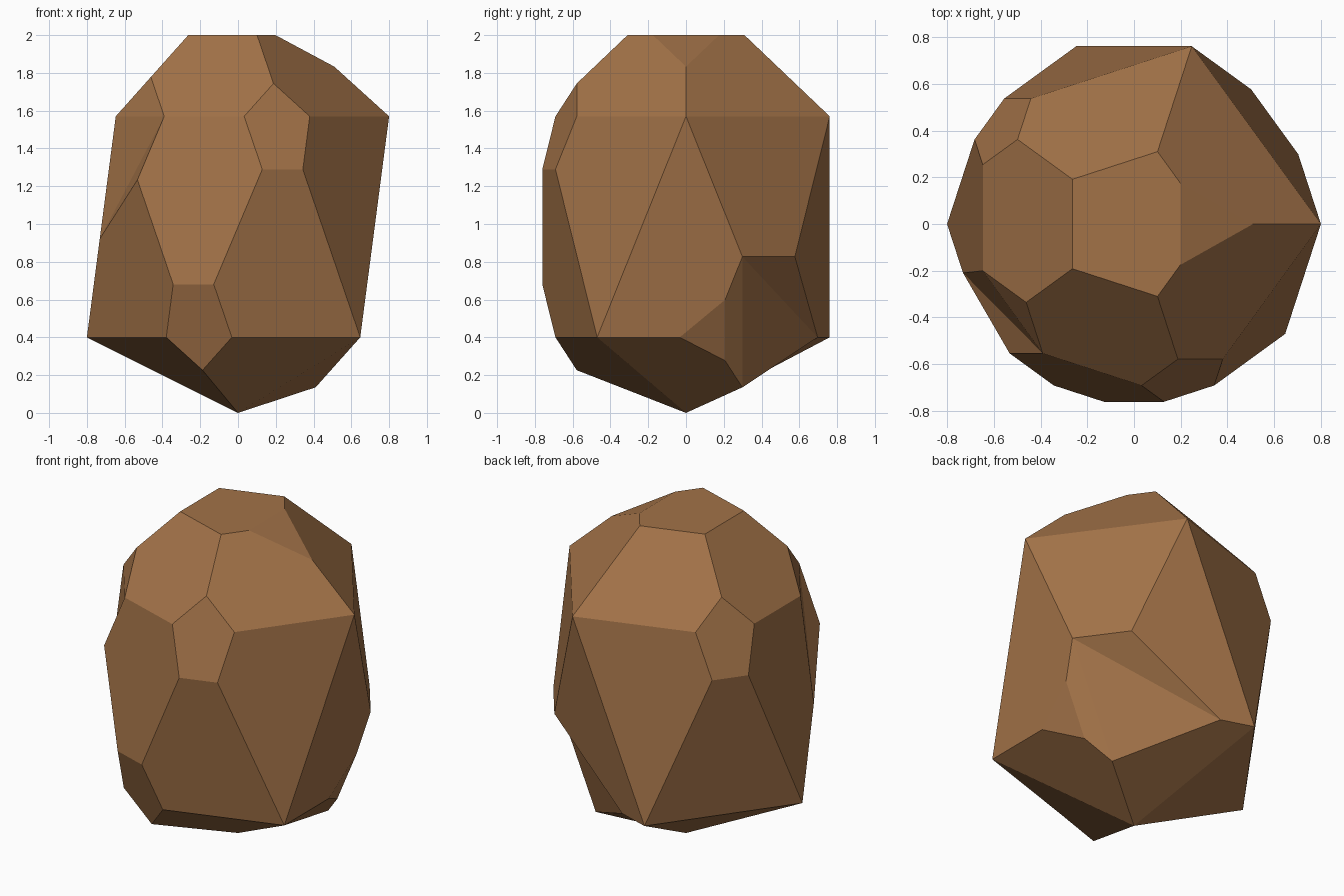
import bpy, bmesh, math
from mathutils import Vector

if "Cube" in bpy.data.objects:
    bpy.data.objects.remove(bpy.data.objects["Cube"])

# Stretched icosahedron frame: T top, U0-4 upper ring, L0-4 lower ring, B bottom
MID, RING_Z, TIP_Z, RAD = 0.985, 0.585, 1.31, 0.80
P = {"T": Vector((0, 0, MID + TIP_Z)), "B": Vector((0, 0, MID - TIP_Z))}
for k in range(5):
    for name, off, z in (("U", 0, RING_Z), ("L", 36, -RING_Z)):
        a = math.radians(72 * k + off)
        P[f"{name}{k}"] = Vector((RAD * math.cos(a), RAD * math.sin(a), MID + z))

def U(k): return f"U{k % 5}"
def L(k): return f"L{k % 5}"

faces, ring = [], {"T": [U(k) for k in range(5)]}
for k in range(5):
    faces += [("T", U(k), U(k + 1)), (U(k), L(k), U(k + 1)),
              (L(k), L(k + 1), U(k + 1)), ("B", L(k + 1), L(k))]
    ring[U(k)] = ["T", U(k - 1), L(k - 1), L(k), U(k + 1)]
    ring[L(k)] = ["B", L(k - 1), U(k), U(k + 1), L(k + 1)]

# Chipped corners: how far along each edge the chip reaches
chip = {"T": 0.407, "U2": 0.23, "U3": 0.287, "U4": 0.24, "L0": 0.365, "L3": 0.24}
deep = {("U3", "L2"): 0.555, ("L0", "L1"): 0.78}     # edges chipped further
nip = {("T", "U0"): 0.23, ("L0", "L4"): 0.17}        # small second chips
fan_start = {"U3": "U4", "L0": "U0", "T": "U2"}

def cut(v, n):
    return P[v].lerp(P[n], deep.get((v, n), chip[v]))

def nip_side(v, n, other):
    return cut(v, n).lerp(cut(v, other), nip[v, n] / chip[v])

def nip_tip(v, n):
    return P[v].lerp(P[n], chip[v] + nip[v, n])

def edge_end(v, n, other):
    if (v, n) in nip:
        return [nip_tip(v, n), nip_side(v, n, other)]
    return [cut(v, n)]

def corner(v, before, after):
    if v == "B":
        return [Vector((0, 0, 0))]                   # underside is pushed in
    if v not in chip:
        return [P[v]]
    return edge_end(v, before, after) + edge_end(v, after, before)[::-1]

bm = bmesh.new()

def add_face(points):
    bm.faces.new([bm.verts.new(p) for p in points])

# Main facets
for f in faces:
    pts = []
    for i in range(3):
        pts += corner(f[i], f[i - 1], f[(i + 1) % 3])
    add_face(pts)

# Chip facets
for v in chip:
    ns = ring[v]
    s = ns.index(fan_start.get(v, ns[0]))
    ns = ns[s:] + ns[:s]
    pts = []
    for i, n in enumerate(ns):
        if (v, n) in nip:
            sides = [nip_side(v, n, ns[i - 1]), nip_side(v, n, ns[(i + 1) % 5])]
            pts += sides
            add_face([sides[0], nip_tip(v, n), sides[1]])
        else:
            pts.append(cut(v, n))
    for i in range(1, len(pts) - 1):
        add_face([pts[0], pts[i], pts[i + 1]])

bmesh.ops.remove_doubles(bm, verts=bm.verts[:], dist=0.002)
bmesh.ops.recalc_face_normals(bm, faces=bm.faces[:])

mesh = bpy.data.meshes.new("boulder")
bm.to_mesh(mesh)
bm.free()
brown = bpy.data.materials.new("brown stone")
brown.diffuse_color = (0.36, 0.168, 0.064, 1)
brown.use_nodes = True
brown.node_tree.nodes["Principled BSDF"].inputs["Base Color"].default_value = brown.diffuse_color
mesh.materials.append(brown)
bpy.context.collection.objects.link(bpy.data.objects.new("boulder", mesh))
